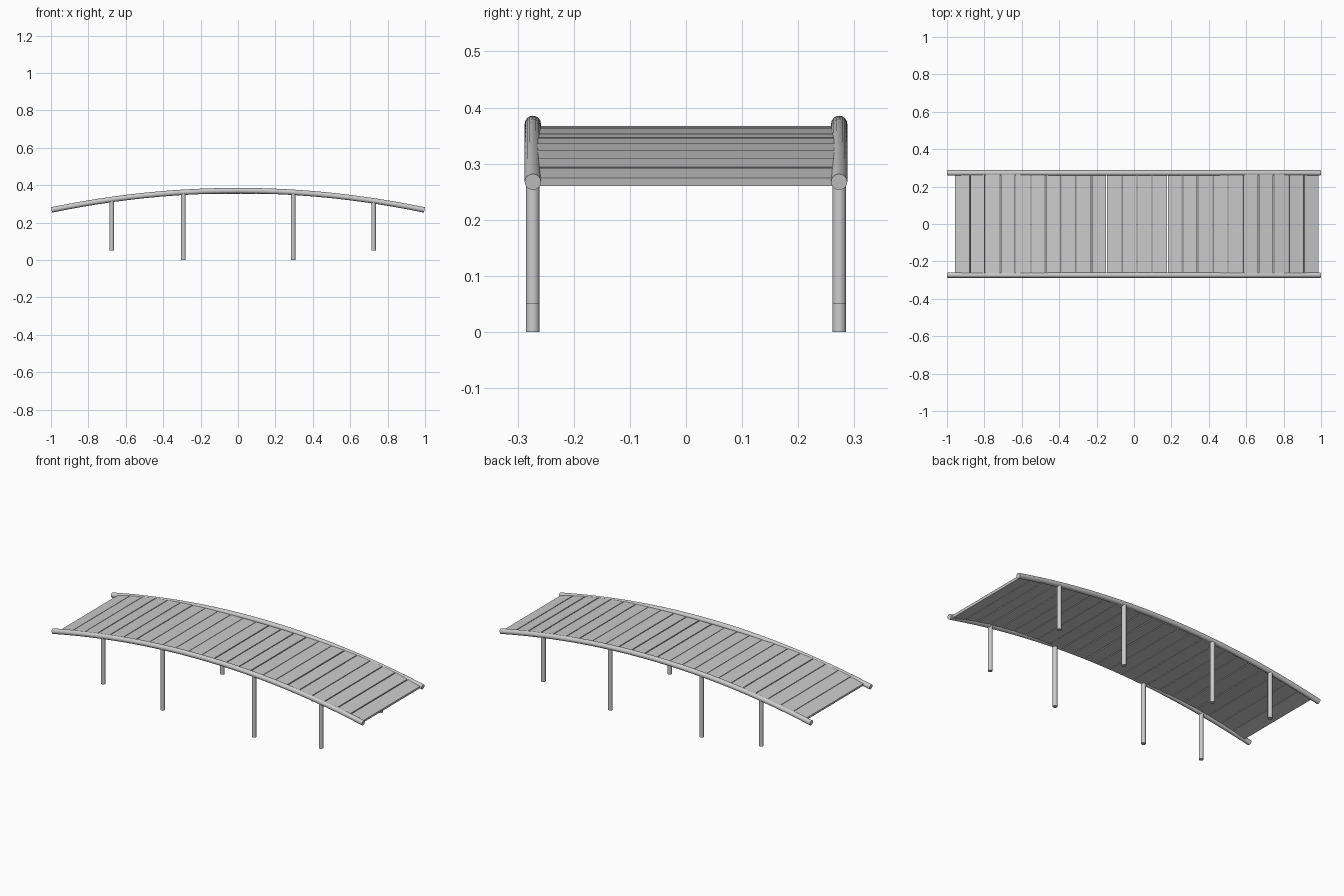
import bpy, math, random

if "Cube" in bpy.data.objects:
    bpy.data.objects.remove(bpy.data.objects["Cube"])
random.seed(4)

RAIL_Y = 0.273
RAIL_R = 0.0145


def rail_z(x):
    return 0.371 - 0.104 * x * x


def deck_z(x):
    return 0.367 - 0.097 * abs(x) ** 2.8


def smooth(ob):
    bpy.ops.object.select_all(action='DESELECT')
    ob.select_set(True)
    bpy.context.view_layer.objects.active = ob
    bpy.ops.object.shade_smooth_by_angle()


# Arched side rails: round poles swept along the bridge curve
def rail(name, y):
    cu = bpy.data.curves.new(name, 'CURVE')
    cu.dimensions = '3D'
    cu.bevel_depth = RAIL_R
    cu.bevel_resolution = 6
    cu.use_fill_caps = True
    n = 25
    sp = cu.splines.new('POLY')
    sp.points.add(n - 1)
    for i, p in enumerate(sp.points):
        x = -0.997 + 1.994 * i / (n - 1)
        p.co = (x, y, rail_z(x), 1)
    ob = bpy.data.objects.new(name, cu)
    bpy.context.collection.objects.link(ob)
    bpy.ops.object.select_all(action='DESELECT')
    ob.select_set(True)
    bpy.context.view_layer.objects.active = ob
    bpy.ops.object.convert(target='MESH')
    smooth(bpy.context.object)


# Posts under the rails: inner ones reach the ground, outer ones stop higher
def post(name, x, y, bottom):
    top = rail_z(x)
    bpy.ops.mesh.primitive_cylinder_add(vertices=24, radius=0.0122, depth=top - bottom,
                                        location=(x, y, (top + bottom) / 2))
    bpy.context.object.name = name
    smooth(bpy.context.object)


for side, y in (("front", -RAIL_Y), ("back", RAIL_Y)):
    rail(side + "_rail", y)
    for i, (x, b) in enumerate(((-0.675, 0.05), (-0.292, 0), (0.295, 0), (0.725, 0.05))):
        post(f"{side}_post_{i + 1}", x, y, b)

# Deck planks, each following the arch with a slight uneven tilt
COUNT, X0, X1, THICK = 24, -0.957, 0.988, 0.014
pitch = (X1 - X0) / COUNT
for i in range(COUNT):
    x = X0 + pitch * (i + 0.5)
    slope = (deck_z(x + 0.03) - deck_z(x - 0.03)) / 0.06
    tilt = -math.atan(slope) + random.uniform(-0.015, 0.015)
    bpy.ops.mesh.primitive_cube_add(size=1, location=(x, 0, deck_z(x) - THICK / 2),
                                    rotation=(0, tilt, 0))
    plank = bpy.context.object
    plank.name = f"plank_{i + 1}"
    width = (pitch - random.choice((0.002, 0.004, 0.007))) / math.cos(tilt)
    plank.scale = (width, 0.536, THICK)
